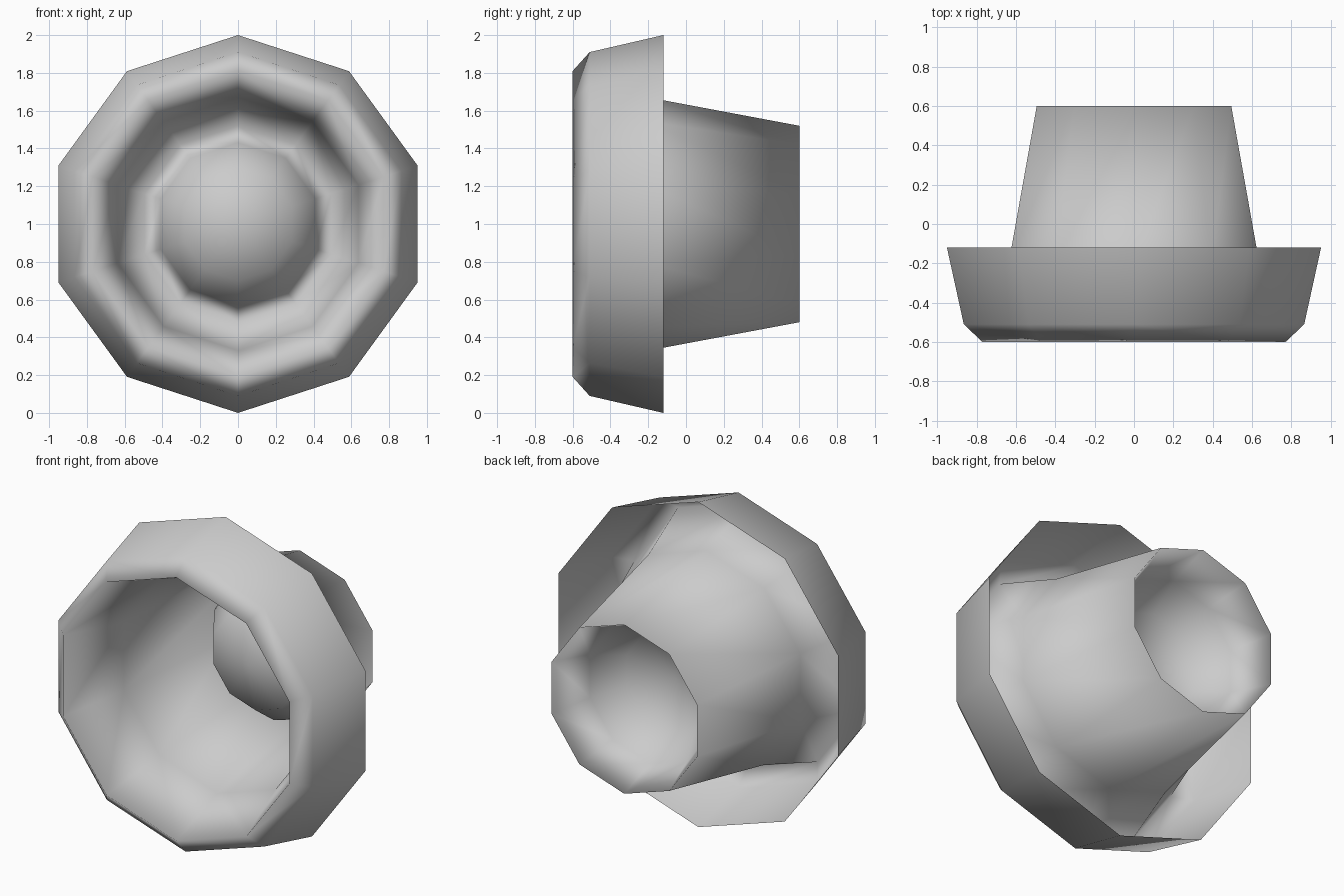
import bpy, bmesh, math

if "Cube" in bpy.data.objects:
    bpy.data.objects.remove(bpy.data.objects["Cube"])

SIDES = 10
AXIS_Z = 1.0

grey = bpy.data.materials.new("light_grey")
grey.diffuse_color = (0.6, 0.6, 0.6, 1)
grey.use_nodes = True
grey.node_tree.nodes["Principled BSDF"].inputs["Base Color"].default_value = grey.diffuse_color


def lathe(name, profile):
    """Spin (radius, y) points about the y axis; radius 0 closes to a tip."""
    bm = bmesh.new()
    rings = []
    for r, y in profile:
        if r == 0:
            rings.append([bm.verts.new((0, y, AXIS_Z))] * SIDES)
            continue
        angles = [math.pi / 2 + math.tau * i / SIDES for i in range(SIDES)]
        rings.append([bm.verts.new((r * math.cos(a), y, AXIS_Z + r * math.sin(a)))
                      for a in angles])
    for a, b in zip(rings, rings[1:]):
        for i in range(SIDES):
            j = (i + 1) % SIDES
            corners = list(dict.fromkeys((a[i], a[j], b[j], b[i])))
            bm.faces.new(corners).smooth = True
    mesh = bpy.data.meshes.new(name)
    bm.to_mesh(mesh)
    bm.free()
    mesh.materials.append(grey)
    obj = bpy.data.objects.new(name, mesh)
    bpy.context.collection.objects.link(obj)
    return obj


# One folded sheet: inner dome, tapered neck, rolled front lip, outer skirt
lathe("lamp_shell", [
    (0, 0.10), (0.30, 0.17), (0.43, 0.35),   # dome pushed in from the back
    (0.52, 0.60),                            # back edge
    (0.67, -0.20), (0.81, -0.60),            # neck flaring to the lip
    (0.91, -0.51), (1.0, -0.12),             # skirt folded backwards
])
